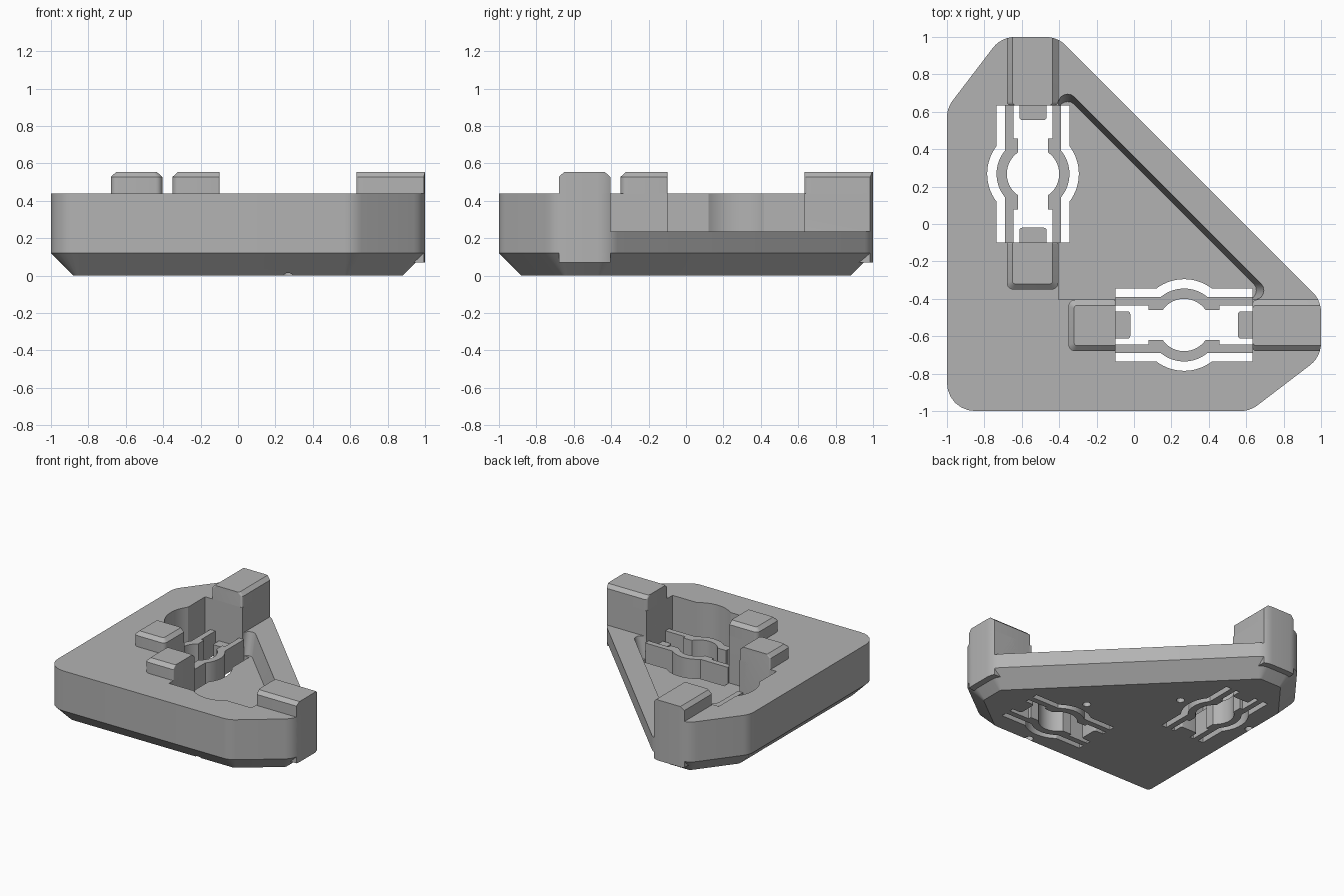
import bpy, bmesh, math
from mathutils import Vector

if "Cube" in bpy.data.objects:
    bpy.data.objects.remove(bpy.data.objects["Cube"])

grey = bpy.data.materials.new("plain grey")
grey.use_nodes = True
COLOUR = (0.45, 0.45, 0.45, 1)
grey.diffuse_color = COLOUR
grey.node_tree.nodes["Principled BSDF"].inputs["Base Color"].default_value = COLOUR

EDGE = -0.405        # inner faces of the L-shaped block
ARM, MID = -0.54, 0.268   # clip centre across and along an arm
HALF = 0.366         # half length of a clip recess


def rounded(points, radii, inset=0.0, steps=6):
    """Counter-clockwise convex polygon with rounded corners."""
    pts = [Vector(p) for p in points]
    out = []
    for i, p in enumerate(pts):
        a = (p - pts[i - 1]).normalized()
        b = (pts[(i + 1) % len(pts)] - p).normalized()
        n1, n2 = Vector((-a.y, a.x)), Vector((-b.y, b.x))
        r = radii[i] if isinstance(radii, (list, tuple)) else radii
        centre = p + (n1 + n2) * r / (1 + n1.dot(n2))
        for k in range(steps + 1):
            out.append(centre - n1.slerp(n2, k / steps) * (r - inset))
    return out


def loft(name, levels, swap=False):
    """Solid through equal rings given as (points, height)."""
    bm = bmesh.new()
    rings = [[bm.verts.new((p[1], p[0], z) if swap else (p[0], p[1], z))
              for p in pts] for pts, z in levels]
    n = len(rings[0])
    for low, high in zip(rings, rings[1:]):
        for i in range(n):
            j = (i + 1) % n
            bm.faces.new((low[i], low[j], high[j], high[i]))
    bm.faces.new(rings[0][::-1])
    bm.faces.new(rings[-1])
    bmesh.ops.recalc_face_normals(bm, faces=bm.faces)
    mesh = bpy.data.meshes.new(name)
    bm.to_mesh(mesh)
    bm.free()
    mesh.materials.append(grey)
    obj = bpy.data.objects.new(name, mesh)
    bpy.context.collection.objects.link(obj)
    return obj


def select(obj):
    bpy.ops.object.select_all(action='DESELECT')
    obj.select_set(True)
    bpy.context.view_layer.objects.active = obj


def combine(obj, other, operation='DIFFERENCE', keep=False):
    mod = obj.modifiers.new("cut", 'BOOLEAN')
    mod.operation, mod.object, mod.solver = operation, other, 'EXACT'
    select(obj)
    bpy.ops.object.modifier_apply(modifier=mod.name)
    if not keep:
        bpy.data.objects.remove(other)


def rect(x0, x1, y0, y1):
    return [(x0, y0), (x1, y0), (x1, y1), (x0, y1)]


def bulge(h, r, steps=16, boss=None):
    """Straight edge at distance h with a round bulge, along the arm."""
    a = math.asin((boss or h) / r)
    arc = [(-r * math.cos(t), r * math.sin(t)) for t in
           (a + (math.pi - 2 * a) * k / steps for k in range(steps + 1))]
    if boss:
        arc = [(-0.19, h), (-0.19, boss)] + arc + [(0.19, boss), (0.19, h)]
    return [(-HALF, h)] + arc + [(HALF, h)]


def place(path, side=1):
    return [(ARM + side * v, MID + u) for u, v in path]


# Bevelled block outline
corners = [(-1, -1), (0.62, -1), (1, -0.71), (1, -0.41),
           (-0.41, 1), (-0.71, 1), (-1, 0.62)]
outline = rounded(corners, 0.15)
body = loft("block", [(rounded(corners, 0.15, 0.12), 0),
                      (outline, 0.12), (outline, 0.44)])

# Lower diagonal wall and sunken floor
combine(body, loft("step_cutter", [(rect(EDGE, 2, EDGE, 2), z) for z in (0.235, 1)]))


def triangle(total):
    far = total - EDGE
    return rounded([(EDGE, EDGE), (far, EDGE), (EDGE, far)], [0.003, 0.05, 0.05])


combine(body, loft("pocket_cutter", [(triangle(0.32), 0.06), (triangle(0.375), 0.3)]))

hull = loft("hull_helper", [(outline, -0.5), (outline, 1)])
hull.hide_render = True
parts = [body]

for swap, arm in ((False, "back"), (True, "left")):
    # Clip recess, open through the floor
    edge = bulge(0.195, 0.245)
    recess = place(edge) + place(edge[::-1], -1)
    combine(body, loft("recess_cutter", [(recess, -0.2), (recess, 1)], swap))

    # Round dimples in the underside
    for side in (-1, 1):
        dot = [(ARM + side * 0.325 + 0.03 * math.cos(t), MID + 0.03 * math.sin(t))
               for t in (math.tau * k / 20 for k in range(20))]
        combine(body, loft("dimple_cutter", [(dot, -0.1), (dot, 0.04)], swap))

    # Pair of springy clip walls
    for side, label in ((-1, "outer"), (1, "inner")):
        strip = place(bulge(0.15, 0.195) + bulge(0.105, 0.14, boss=0.08)[::-1], side)
        parts.append(loft(f"{arm}_{label}_clip", [(strip, 0), (strip, 0.19)], swap))

    # End tabs between the clip walls
    for end in (-1, 1):
        y0, y1 = sorted((MID + end * (HALF + 0.01), MID + end * 0.288))
        tab = rounded(rect(ARM - 0.073, ARM + 0.073, y0, y1), 0.015)
        parts.append(loft(f"{arm}_tab", [(tab, 0), (tab, 0.12)], swap))

    # Far post, trimmed to the block outline
    y = MID + HALF
    base = rounded(rect(-0.68, EDGE, y, 1.1), 0.02)
    top = rounded(rect(-0.65, EDGE - 0.03, y, 1.1), 0.02)
    post = loft(f"{arm}_far_post", [(base, 0.07), (base, 0.528), (top, 0.555)], swap)
    combine(post, hull, 'INTERSECT', keep=True)

    # Near post, bevelled on three sides
    y = MID - HALF
    base = rounded(rect(-0.68, EDGE, -0.35, y), [0.035, 0.035, 0.01, 0.01])
    top = rounded(rect(-0.65, EDGE - 0.03, -0.32, y), [0.015, 0.015, 0.01, 0.01])
    near = loft(f"{arm}_near_post", [(base, 0.07), (base, 0.528), (top, 0.555)], swap)
    parts += [post, near]

bpy.data.objects.remove(hull)
for obj in parts:
    select(obj)
    bpy.ops.object.shade_smooth_by_angle(angle=math.radians(30))
